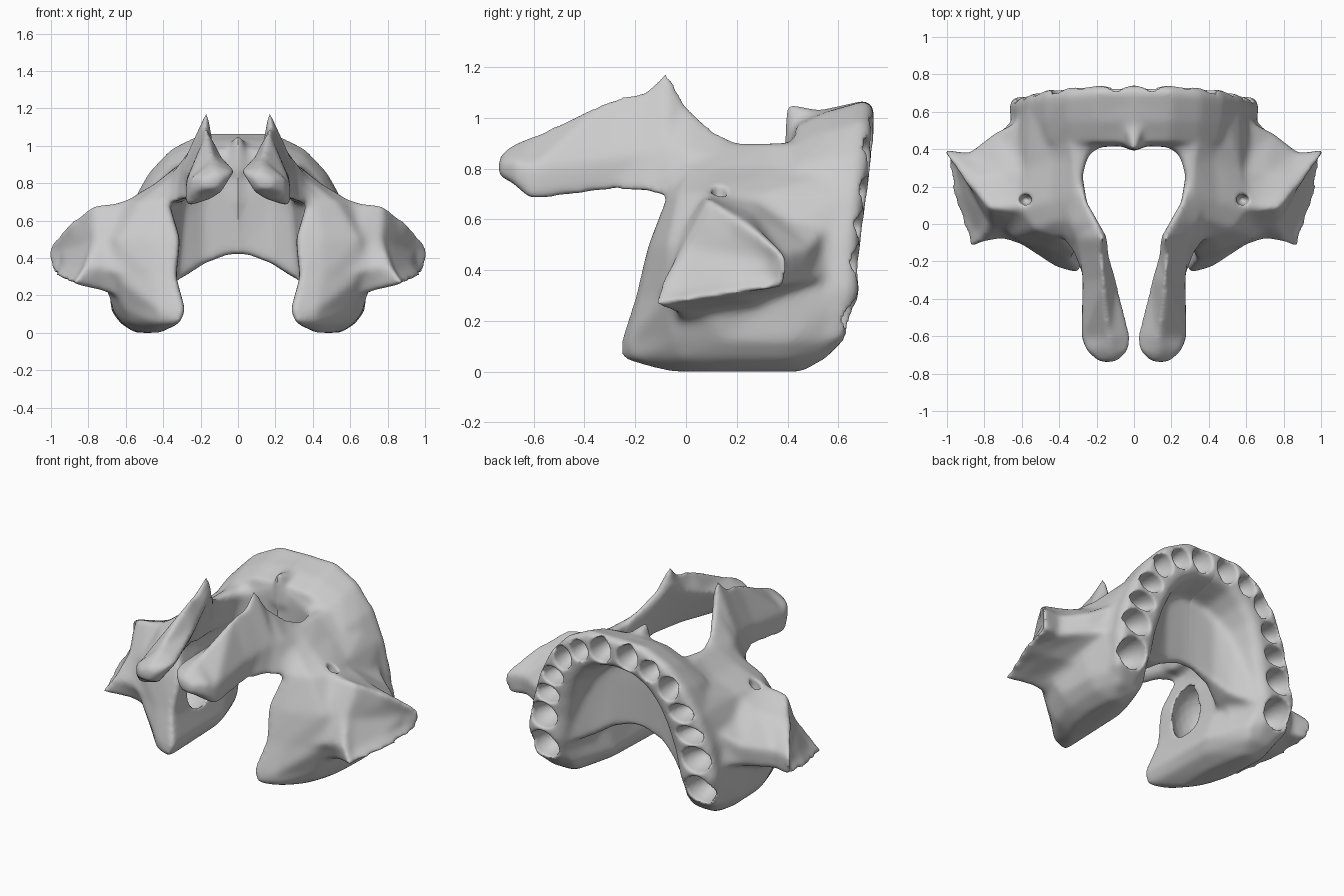
import bpy, bmesh
from mathutils import Matrix, Vector


def loft(bm, rings):
    """Closed skin through rings that all have the same point count."""
    part = bmesh.new()
    vs = [[part.verts.new(p) for p in r] for r in rings]
    n = len(rings[0])
    for a, b in zip(vs, vs[1:]):
        for i in range(n):
            j = (i + 1) % n
            part.faces.new((a[i], a[j], b[j], b[i]))
    part.faces.new(vs[0][::-1])
    part.faces.new(vs[-1])
    bmesh.ops.recalc_face_normals(part, faces=part.faces)
    me = bpy.data.meshes.new("tmp")
    part.to_mesh(me)
    part.free()
    bm.from_mesh(me)
    bpy.data.meshes.remove(me)


def ellipsoid(bm, c, r):
    bmesh.ops.create_icosphere(bm, subdivisions=3, radius=1,
                               matrix=Matrix.Translation(c) @ Matrix.Diagonal((*r, 1)))


def to_object(bm, name):
    me = bpy.data.meshes.new(name)
    bm.to_mesh(me)
    bm.free()
    ob = bpy.data.objects.new(name, me)
    bpy.context.collection.objects.link(ob)
    return ob


bm = bmesh.new()
G = -0.05  # overshoot past the midline, trimmed by the mirror

# Body: (x, y) sections stacked in z
body = {
    0.00: [(.42, -.08), (.48, -.02), (.53, .1), (.55, .28), (.54, .44), (.51, .46), (.46, .44), (.42, .2)],
    0.05: [(.31, -.26), (.43, -.21), (.57, -.02), (.62, .15), (.63, .4), (.58, .54), (.42, .54), (.33, .25)],
    0.12: [(.28, -.26), (.42, -.23), (.60, -.05), (.67, .15), (.68, .4), (.63, .58), (.40, .58), (.29, .3)],
    0.30: [(.33, -.20), (.45, -.18), (.65, -.08), (.72, .05), (.69, .35), (.65, .63), (.42, .63), (.33, .35)],
    0.50: [(.31, -.15), (.45, -.14), (.65, -.07), (.74, .03), (.67, .3), (.62, .64), (.38, .64), (.31, .35)],
    0.70: [(.37, -.07), (.42, -.07), (.53, -.03), (.61, .08), (.57, .3), (.56, .64), (.32, .64), (.29, .35)],
    0.80: [(.28, -.06), (.33, -.06), (.40, .02), (.44, .12), (.43, .35), (.48, .64), (.27, .62), (.28, .30)],
    0.90: [(.22, -.05), (.25, -.04), (.29, .05), (.31, .15), (.32, .34), (.38, .62), (.22, .6), (.28, .24)],
}
loft(bm, [[(x, y, z) for x, y in r] for z, r in body.items()])

# Cheek process: flared base, neck, rough triangular end face
base = [(.5, .08, .75), (.52, .28, .70), (.56, .58, .60), (.58, .64, .38),
        (.58, .40, .20), (.58, -.02, .18), (.58, -.12, .30), (.5, -.06, .55)]
neck = [(.64, .08, .70), (.71, .27, .62), (.74, .49, .49), (.73, .48, .36),
        (.72, .26, .27), (.72, -.03, .22), (.70, -.08, .34), (.65, -.03, .53)]
rim = [(.72, .08, .69), (.83, .25, .60), (.88, .38, .46), (.88, .37, .34),
       (.87, .20, .29), (.81, -.08, .24), (.77, -.09, .35), (.72, -.01, .52)]
end = [(.78, .09, .69), (.91, .23, .59), (1.03, .40, .45), (1.01, .39, .33),
       (.98, .16, .30), (.88, -.14, .26), (.82, -.10, .35), (.77, 0, .51)]
core = [(.80, .08, .60), (.88, .2, .53), (.95, .33, .43), (.95, .32, .37),
        (.92, .16, .36), (.84, -.05, .32), (.82, -.03, .38), (.79, .03, .48)]
loft(bm, [base, neck, rim, end, core])

# Frontal process: (x, z) sections along y
frontal = {
    -.74: [(.12, .85), (.09, .82), (.12, .77), (.18, .77), (.19, .82)],
    -.68: [(.13, .90), (.02, .86), (.08, .75), (.25, .74), (.25, .83)],
    -.61: [(.13, .93), (.01, .87), (.13, .72), (.28, .67), (.28, .80)],
    -.30: [(.165, 1.08), (.09, .95), (.21, .74), (.27, .71), (.275, .84)],
    -.17: [(.175, 1.12), (.13, 1.0), (.25, .73), (.32, .70), (.29, .86)],
    -.07: [(.165, 1.20), (.14, 1.08), (.28, .72), (.39, .68), (.31, .88)],
    .00: [(.20, 1.06), (.18, 1.0), (.28, .70), (.42, .69), (.34, .87)],
    .12: [(.26, .95), (.25, .92), (.29, .70), (.45, .70), (.37, .84)],
    .25: [(.285, .89), (.275, .87), (.29, .70), (.45, .70), (.37, .81)],
    .36: [(.27, .89), (.24, .87), (.28, .70), (.45, .70), (.38, .82)],
    .46: [(.22, .94), (.15, .90), (.22, .70), (.45, .70), (.42, .84)],
}
loft(bm, [[(x, y, z) for x, z in r] for y, r in frontal.items()])

# Tooth-bearing arch: inner x,z / outer x,z / lower edge y / base setback
arch = [(G, .88, G, 1.07, .74, .05), (.12, .86, .2, 1.065, .74, .07), (.21, .80, .36, .985, .73, .06),
        (.28, .71, .48, .855, .72, .02), (.33, .58, .57, .69, .70, 0), (.37, .42, .63, .52, .68, 0),
        (.40, .28, .67, .32, .68, 0), (.42, .14, .65, .13, .63, 0), (.45, .05, .57, .04, .54, 0)]
rings = []
for xi, zi, xo, zo, y, s in arch:
    def at(t, h, dz=0):
        return (xi + (xo - xi) * t, h, zi + (zo - zi) * t - dz)
    rings.append([at(-.25, .43), at(-.08, y - .13), at(.04, y - .03), at(.2, y),
                  at(.9, y), at(1, y - .04), at(.96, .55, s * .5), at(.85, .43, s)])
loft(bm, rings)

# Palate: (y, z) sections from the midline outward
palate = {
    G: [(.43, .42), (.38, .7), (.40, .95), (.5, .95), (.50, .7), (.49, .42)],
    .04: [(.44, .42), (.42, .7), (.42, .95), (.5, .95), (.50, .7), (.49, .42)],
    .18: [(.43, .37), (.42, .7), (.41, .90), (.53, .88), (.51, .7), (.50, .37)],
    .29: [(.38, .30), (.36, .6), (.34, .82), (.59, .78), (.56, .6), (.54, .30)],
    .40: [(.32, .25), (.30, .6), (.30, .72), (.64, .7), (.64, .6), (.62, .25)],
}
loft(bm, [[(x, y, z) for y, z in r] for x, r in palate.items()])

# Nasal spine
loft(bm, [[(G, .38, .85), (.05, .40, .85), (.08, .54, .85), (G, .54, .85)],
          [(G, .39, 1.06), (.02, .40, 1.06), (.04, .54, 1.02), (G, .56, 1.03)]])

upper_jaw = to_object(bm, "upper_jaw")

# Cutters: tooth sockets, cheek foramen, sinus opening
cut = bmesh.new()
for x, y, z, rx, ry, rz in [(.095, .76, .975, .074, .17, .082), (.25, .76, .93, .066, .15, .07),
                            (.375, .75, .845, .066, .18, .078), (.455, .73, .705, .08, .17, .06),
                            (.505, .72, .57, .09, .17, .06), (.54, .71, .42, .098, .18, .084),
                            (.55, .67, .22, .098, .19, .095)]:
    ellipsoid(cut, (x, y, z), (rx, ry, rz))
ellipsoid(cut, (.58, .13, .70), (.035, .03, .08))
ellipsoid(cut, (.43, .08, .40), (.17, .16, .21))
cutter = to_object(cut, "socket_cutter")
cutter.hide_render = True
cutter.hide_viewport = True


def remesh(size):
    m = upper_jaw.modifiers.new("Remesh", 'REMESH')
    m.mode = 'VOXEL'
    m.voxel_size = size
    m.use_smooth_shade = True


def smooth(n):
    m = upper_jaw.modifiers.new("Smooth", 'SMOOTH')
    m.factor = .5
    m.iterations = n


# Fuse the parts, soften, carve, soften lightly, mirror
remesh(.014)
smooth(18)
b = upper_jaw.modifiers.new("Carve", 'BOOLEAN')
b.operation = 'DIFFERENCE'
b.object = cutter
b.solver = 'EXACT'
remesh(.010)
smooth(5)
m = upper_jaw.modifiers.new("Mirror", 'MIRROR')
m.use_mirror_merge = False
m.use_bisect_axis[0] = True
